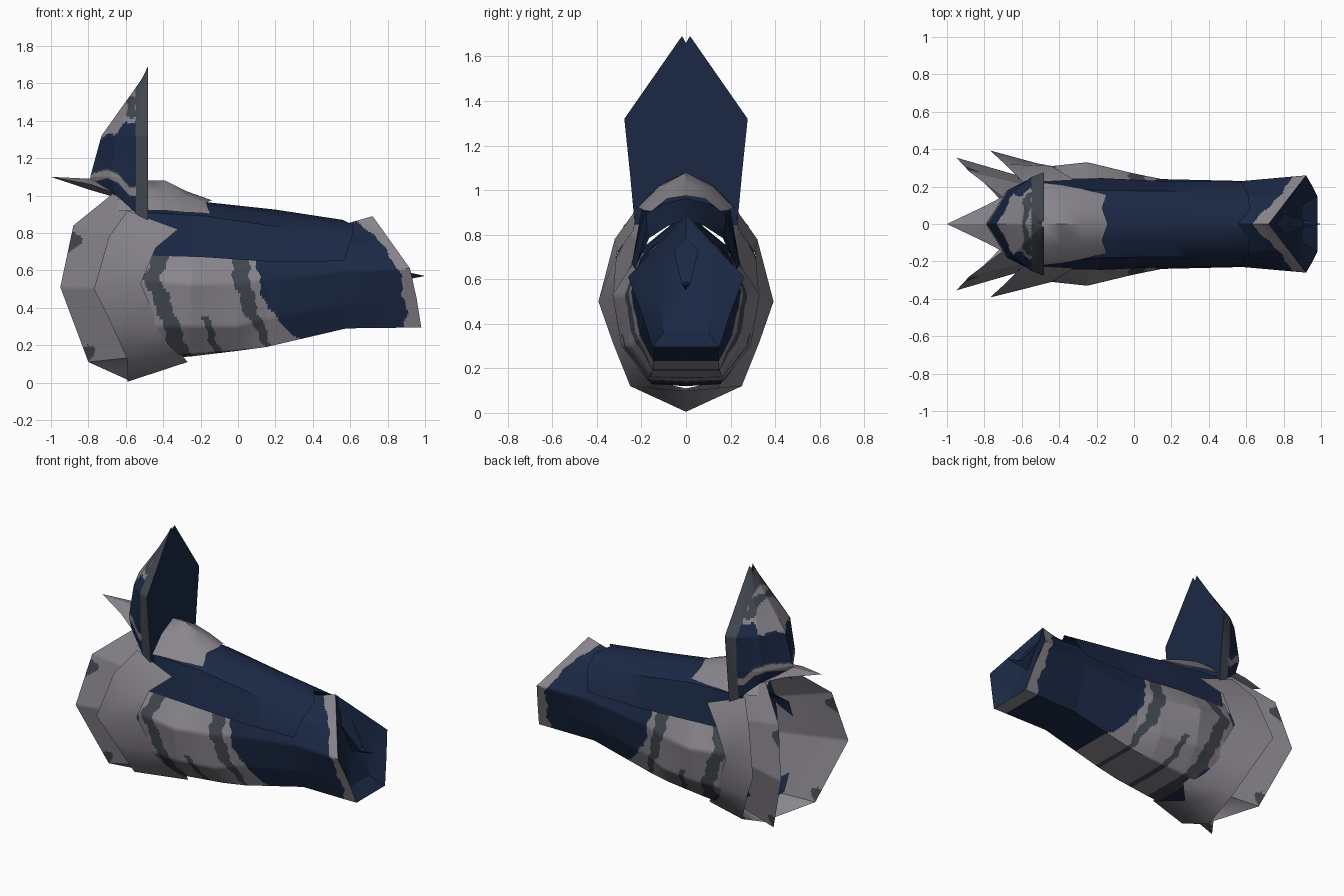
import bpy, bmesh, math
from mathutils import Vector

if "Cube" in bpy.data.objects:
    bpy.data.objects.remove(bpy.data.objects["Cube"])


def material(name, rgb):
    m = bpy.data.materials.new(name)
    m.diffuse_color = (*rgb, 1)
    m.use_nodes = True
    m.node_tree.nodes["Principled BSDF"].inputs["Base Color"].default_value = m.diffuse_color
    return m


GREY, NAVY, SLATE = 0, 1, 2
MATS = [material("warm grey", (0.25, 0.235, 0.265)),
        material("navy", (0.011, 0.022, 0.060)),
        material("slate", (0.054, 0.064, 0.08))]


def lerp_list(items, n, mix):
    out = []
    for a, b in zip(items, items[1:]):
        out += [mix(a, b, i / n) for i in range(n)]
    return out + [items[-1]]


def curve(table, v):
    """Piecewise linear lookup in (key, value) pairs with rising keys."""
    if v <= table[0][0]:
        return table[0][1]
    for (a, p), (b, q) in zip(table, table[1:]):
        if v <= b:
            return p + (q - p) * (v - a) / (b - a)
    return table[-1][1]


def shell(name, rings, paint, nu=1, nv=1, angle=32):
    """Loft half rings (y >= 0), mirror across y and paint faces by a rule."""
    mix = lambda a, b, t: a.lerp(b, t)
    rows = [lerp_list([Vector(p) for p in r], nv, mix) for r in rings]
    rows = lerp_list(rows, nu, lambda r, s, t: [a.lerp(b, t) for a, b in zip(r, s)])
    bm = bmesh.new()
    for side in (1, -1):
        g = [[bm.verts.new((p.x, p.y * side, p.z)) for p in r] for r in rows]
        for r, s in zip(g, g[1:]):
            for i in range(len(r) - 1):
                q = [r[i], r[i + 1], s[i + 1], s[i]]
                bm.faces.new(q if side == 1 else q[::-1])
    bmesh.ops.remove_doubles(bm, verts=bm.verts, dist=0.0003)
    bmesh.ops.recalc_face_normals(bm, faces=bm.faces)
    for f in bm.faces:
        c = f.calc_center_median()
        f.material_index = paint(c.x, abs(c.y), c.z)
    me = bpy.data.meshes.new(name)
    bm.to_mesh(me)
    bm.free()
    for m in MATS:
        me.materials.append(m)
    ob = bpy.data.objects.new(name, me)
    bpy.context.collection.objects.link(ob)
    bpy.ops.object.select_all(action='DESELECT')
    ob.select_set(True)
    bpy.context.view_layer.objects.active = ob
    bpy.ops.object.shade_smooth_by_angle(angle=math.radians(angle))


def at(x, *yz):
    return [(x, y, z) for y, z in yz]


# Main sleeve, painted with a navy end, slate stripes and a grey rim band
RIM = [(.98, 0, .295), (.98, .15, .295), (.955, .2, .45),
       (.92, .26, .61), (.82, .13, .75), (.72, 0, .89)]
rim_x = [(.295, .98), (.61, .92), (.89, .72)]
navy_edge = [(.2, .38), (.25, .3), (.3, .25), (.4, .16), (.5, .12), (.65, .1)]
stripe_a = [(.17, .19), (.2, .16), (.28, .12), (.38, .07), (.5, .03), (.65, .01)]
stripe_b = [(.12, -.28), (.25, -.34), (.4, -.39), (.55, -.46), (.7, -.41)]
stripe_c = [(.14, -.09), (.22, -.13), (.35, -.18)]


def paint_sleeve(x, y, z):
    wob = .008 * math.sin(37 * z) + .005 * math.sin(90 * z)
    if x > curve(rim_x, z) - .062 - max(0, z - .8) * .8 - max(0, .4 - z) * .25 + wob:
        return GREY
    if x > curve(navy_edge, z) + wob or z > .72:
        return NAVY
    if abs(x - curve(stripe_a, z) + wob) < curve([(.2, .018), (.4, .04), (.6, .045)], z):
        return SLATE
    if abs(x - curve(stripe_b, z) + wob) < .045:
        return SLATE
    if z < .35 and abs(x - curve(stripe_c, z) + wob) < .02:
        return SLATE
    return NAVY if z < .22 and x < curve(stripe_b, z) else GREY


shell("sleeve", [
    at(-.53, (0, .12), (.17, .13), (.27, .3), (.30, .55), (.22, .72), (0, .9)),
    at(-.25, (0, .14), (.17, .15), (.29, .3), (.33, .53), (.22, .7), (0, .91)),
    at(0, (0, .17), (.16, .17), (.25, .3), (.27, .53), (.2, .7), (0, .9)),
    at(.15, (0, .19), (.15, .19), (.21, .34), (.24, .55), (.2, .7), (0, .88)),
    at(.58, (0, .29), (.14, .29), (.19, .42), (.23, .6), (.16, .74), (0, .85)),
    RIM], paint_sleeve, nu=48, nv=13, angle=60)

# Navy end cap: faces sloping into a recessed house-shaped panel
PANEL = [(.9, 0, .36), (.9, .1, .36), (.87, .115, .5),
         (.83, .13, .68), (.79, .07, .75), (.74, 0, .82)]
shell("end_cap", [RIM, PANEL, [(.83, 0, .56)] * 6], lambda x, y, z: NAVY, angle=20)

# Small pointed prong in the end cap
shell("end_prong", [[(.76, 0, .78), (.8, .055, .73), (.84, 0, .55)],
                    [(.91, 0, .59), (.91, .02, .58), (.92, 0, .555)],
                    [(1, 0, .57)] * 3], lambda x, y, z: NAVY, angle=20)

# Navy plate wrapped over the upper sleeve
shell("upper_plate", [
    [(-.5, .24, .68), (-.5, .2, .91), (-.5, .1, .94), (-.5, 0, .96)],
    [(-.17, .245, .67), (-.17, .18, .89), (-.17, .1, .94), (-.17, 0, .965)],
    [(.2, .228, .645), (.2, .175, .835), (.2, .09, .89), (.2, 0, .925)],
    [(.57, .228, .65), (.61, .165, .785), (.62, .08, .84), (.56, 0, .87)]],
    lambda x, y, z: NAVY, nu=3, angle=40)

# Grey cap at the rear of the plate
shell("top_cap", [
    [(-.68, .15, .92), (-.68, .1, 1.0), (-.68, 0, 1.02)],
    [(-.48, .22, .92), (-.48, .12, 1.02), (-.48, 0, 1.08)],
    [(-.39, .21, .92), (-.39, .11, 1.02), (-.39, 0, 1.08)],
    [(-.28, .19, .91), (-.28, .1, .995), (-.28, 0, 1.025)],
    [(-.15, .155, .905), (-.17, .085, .962), (-.14, 0, .975)]],
    lambda x, y, z: GREY, angle=40)

# Front flared collar
shell("front_collar", [
    [(-.4, 0, .1), (-.27, .14, .11), (-.42, .27, .3), (-.52, .325, .53),
     (-.44, .31, .72), (-.32, .235, .82)],
    [(-.59, 0, .005), (-.59, .25, .12), (-.68, .33, .32), (-.77, .393, .5),
     (-.69, .32, .78), (-.59, .22, .92)]],
    lambda x, y, z: GREY, angle=70)


# Rear flared collar with slate spots along its edge
def paint_rear(x, y, z):
    spots = ((-.89, .76, .05), (-.81, .15, .045))
    wob = 1 + .25 * math.sin(60 * z) * math.sin(50 * x)
    return SLATE if any(math.hypot(x - a, z - b) < r * wob for a, b, r in spots) else GREY


shell("rear_collar", [
    [(-.52, 0, .11), (-.52, .15, .14), (-.52, .23, .5), (-.52, .2, .75), (-.52, .12, .92)],
    [(-.59, 0, .015), (-.8, .22, .11), (-.95, .355, .51), (-.88, .28, .84),
     (-.67, .12, 1.01)]],
    paint_rear, nu=36, nv=30, angle=25)

# Navy lining inside the rear opening
shell("lining", [
    at(x, (0, b), (.15 * k, b + .01), (.25 * k, .35), (.27 * k, .55), (.2 * k, .74), (0, .88))
    for x, k, b in ((-.62, 1, .15), (-.4, .93, .16), (-.1, .8, .18))],
    lambda x, y, z: NAVY)


# Tall fin: flat navy front, slate border, painted curved back
def paint_fin(x, y, z):
    if x > -.481:
        return NAVY
    if x > -.548:
        return SLATE
    edge = curve([(-.73, 1.31), (-.66, 1.33), (-.61, 1.38), (-.55, 1.4)], x)
    if z > edge + .01 * math.sin(70 * x):
        blot = math.hypot((x + .57) / .025, (z - 1.47) / .06) < 1 + .3 * math.sin(80 * z)
        return SLATE if blot else GREY
    arc = curve([(-.79, 1.09), (-.7, 1.115), (-.64, 1.09), (-.58, 1.02)], x)
    if abs(z - arc) < .022:
        return GREY
    return SLATE if 0 < z - arc < .03 else NAVY


F = -.48
shell("fin", [
    [(F, 0, .845), (F, .23, .845), (-.55, .225, .91), (-.66, .17, 1.01), (-.785, 0, 1.08)],
    [(F, 0, 1.09), (F, .253, 1.09), (-.55, .245, 1.09), (-.68, .18, 1.1), (-.79, 0, 1.1)],
    [(F, 0, 1.32), (F, .277, 1.32), (-.55, .25, 1.32), (-.65, .17, 1.32), (-.73, 0, 1.32)],
    [(F, 0, 1.66), (F, .018, 1.692), (-.488, .014, 1.68), (-.492, .01, 1.67), (-.495, 0, 1.65)]],
    paint_fin, nu=32, nv=18, angle=40)

# Grey spike pointing backwards below the fin
shell("rear_spike", [
    [(-.62, 0, 1.04), (-.62, .19, 1.0), (-.62, 0, .98)],
    [(-.79, 0, 1.09), (-.79, .1, 1.06), (-.79, 0, 1.03)],
    [(-1, 0, 1.1)] * 3], lambda x, y, z: GREY, angle=20)
